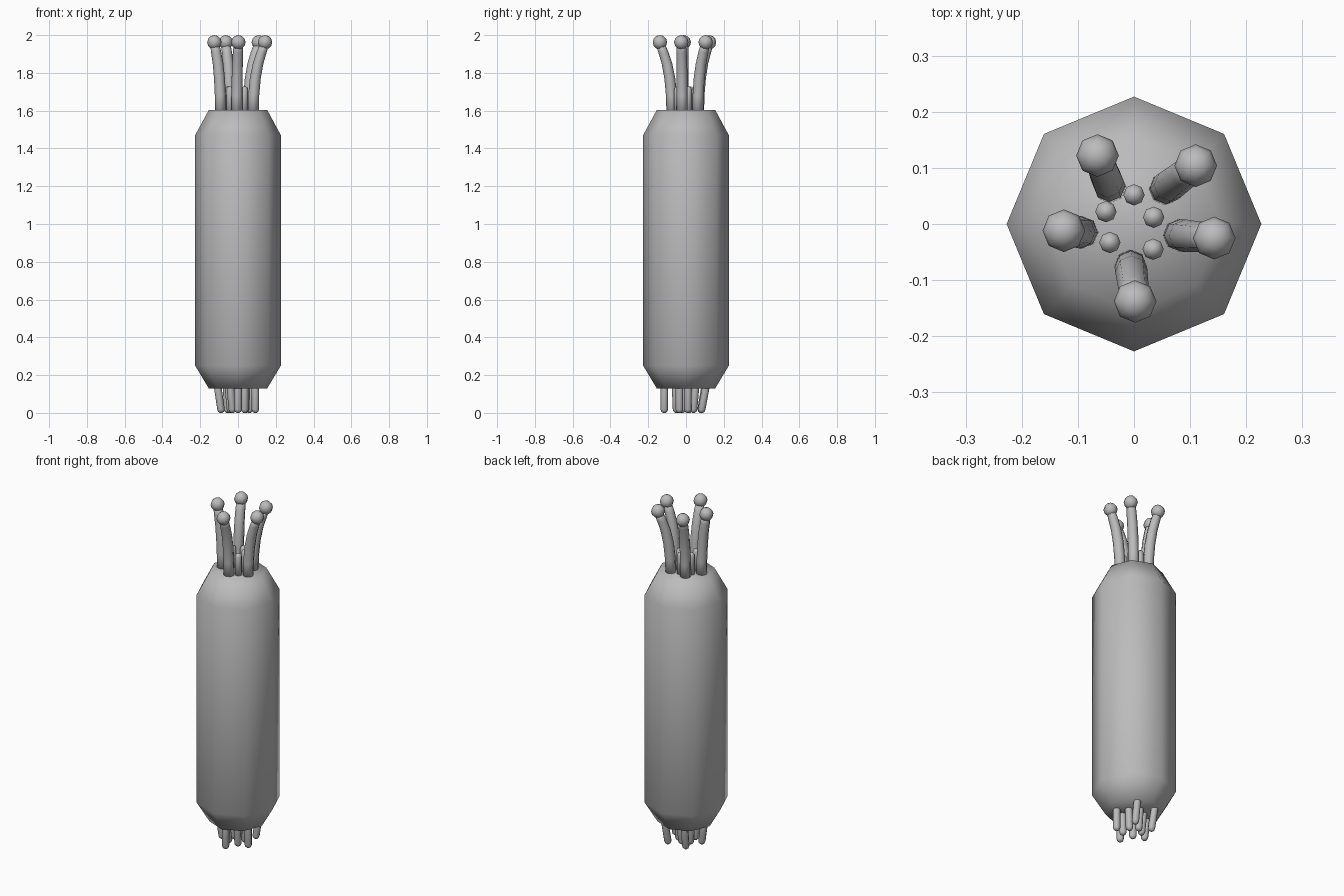
import bpy, bmesh, math
from mathutils import Vector

if "Cube" in bpy.data.objects:
    bpy.data.objects.remove(bpy.data.objects["Cube"])

grey = bpy.data.materials.new("soft grey")
grey.diffuse_color = (0.5, 0.5, 0.5, 1)
grey.use_nodes = True
grey.node_tree.nodes["Principled BSDF"].inputs["Base Color"].default_value = grey.diffuse_color


def finish(bm, name):
    bmesh.ops.recalc_face_normals(bm, faces=bm.faces)
    for f in bm.faces:
        f.smooth = True
    me = bpy.data.meshes.new(name)
    bm.to_mesh(me)
    bm.free()
    me.materials.append(grey)
    ob = bpy.data.objects.new(name, me)
    bpy.context.collection.objects.link(ob)
    return ob


def tube(name, stations, sides=8):
    """Skin horizontal rings given as (x, y, z, radius)."""
    bm = bmesh.new()
    rings = []
    for x, y, z, r in stations:
        rings.append([bm.verts.new((x + r * math.cos(2 * math.pi * i / sides),
                                    y + r * math.sin(2 * math.pi * i / sides), z))
                      for i in range(sides)])
    for a, b in zip(rings, rings[1:]):
        for i in range(sides):
            j = (i + 1) % sides
            bm.faces.new((a[i], a[j], b[j], b[i]))
    bm.faces.new(rings[0][::-1])
    bm.faces.new(rings[-1])
    return finish(bm, name)


# Octagonal barrel body with tapered ends
tube("body", [(0, 0, 0.13, 0.155), (0, 0, 0.25, 0.227),
              (0, 0, 1.47, 0.227), (0, 0, 1.603, 0.155)])

# Long upper stalks, bending outward, each with a ball tip
stalks = [((-0.043, 0.066), (-0.065, 0.122)), ((0.055, 0.062), (0.11, 0.104)),
          ((0.08, -0.02), (0.143, -0.025)), ((-0.006, -0.074), (0.002, -0.138)),
          ((-0.092, -0.015), (-0.125, -0.012))]
bend = [(1.57, 0, 0.029), (1.68, 0.05, 0.029), (1.77, 0.18, 0.029),
        (1.85, 0.42, 0.028), (1.91, 0.72, 0.027), (1.955, 0.97, 0.024)]
for n, (base, tip) in enumerate(stalks, 1):
    b, t = Vector(base), Vector(tip)
    tube(f"stalk_{n}", [(*b.lerp(t, k), z, r) for z, k, r in bend])
    bm = bmesh.new()
    bmesh.ops.create_uvsphere(bm, u_segments=8, v_segments=6, radius=0.038)
    ball = finish(bm, f"stalk_ball_{n}")
    ball.location = (*tip, 1.962)

# Short inner feelers with rounded tops
for n, (x, y) in enumerate([(0, 0.052), (0.035, 0.012), (0.034, -0.045),
                            (-0.043, -0.033), (-0.05, 0.022)], 1):
    tube(f"feeler_{n}", [(x, y, 1.57, 0.019), (x, y, 1.712, 0.019),
                         (x, y, 1.722, 0.014), (x, y, 1.728, 0.005)])

# Lower feet: outer and inner rings, (top, bottom) positions
feet = [((0.0, -0.115), (0.0, -0.115)), ((0.092, -0.035), (0.092, -0.035)),
        ((-0.107, -0.02), (-0.09, -0.02)), ((0.065, 0.105), (0.06, 0.083)),
        ((-0.06, 0.1), (-0.055, 0.08)), ((0.0, 0.05), (0.0, 0.04)),
        ((0.045, 0.01), (0.04, 0.01)), ((0.035, -0.055), (0.035, -0.05)),
        ((-0.04, -0.055), (-0.03, -0.045)), ((-0.05, 0.02), (-0.04, 0.015))]
for n, (top, low) in enumerate(feet, 1):
    mid = Vector(low)
    tube(f"foot_{n}", [(*mid, 0.0, 0.007), (*mid, 0.007, 0.016),
                       (*mid, 0.018, 0.02), (*top, 0.135, 0.02), (*top, 0.17, 0.02)])
